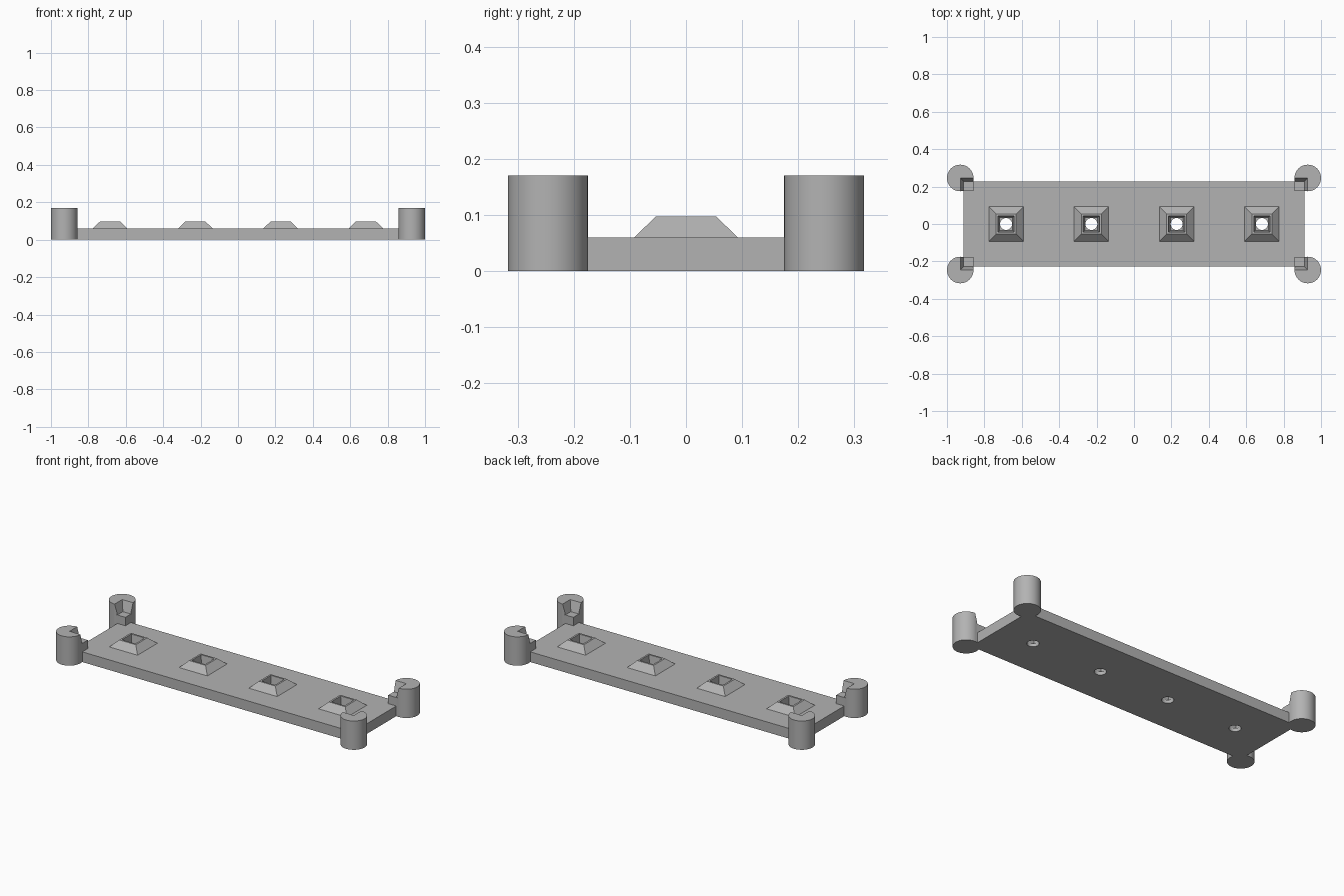
import bpy, bmesh

cube = bpy.data.objects.get("Cube")
if cube:
    bpy.data.objects.remove(cube, do_unlink=True)

grey = bpy.data.materials.new("plain_grey")
grey.use_nodes = True
grey.diffuse_color = (0.45, 0.45, 0.45, 1)
grey.node_tree.nodes["Principled BSDF"].inputs["Base Color"].default_value = grey.diffuse_color

PLATE_X, PLATE_Y, PLATE_H = 0.911, 0.227, 0.06
POST_X, POST_Y, POST_R, POST_H = 0.929, 0.246, 0.071, 0.17
SEAT_H = 0.11


def finish(name, bm):
    bmesh.ops.recalc_face_normals(bm, faces=bm.faces)
    mesh = bpy.data.meshes.new(name)
    bm.to_mesh(mesh)
    bm.free()
    mesh.materials.append(grey)
    obj = bpy.data.objects.new(name, mesh)
    bpy.context.collection.objects.link(obj)
    return obj


def frustum(name, low, high, z0, z1):
    """Block between two rectangles given as (x0, x1, y0, y1)."""
    bm = bmesh.new()
    rings = []
    for (x0, x1, y0, y1), z in ((low, z0), (high, z1)):
        rings.append([bm.verts.new((x, y, z)) for x, y in
                      ((x0, y0), (x1, y0), (x1, y1), (x0, y1))])
    a, b = rings
    bm.faces.new(a)
    bm.faces.new(b)
    for i in range(4):
        j = (i + 1) % 4
        bm.faces.new((a[i], a[j], b[j], b[i]))
    return finish(name, bm)


def cylinder(name, x, y, r, z0, z1, sides=64):
    bm = bmesh.new()
    bmesh.ops.create_cone(bm, cap_ends=True, segments=sides,
                          radius1=r, radius2=r, depth=z1 - z0)
    bmesh.ops.translate(bm, verts=bm.verts, vec=(x, y, (z0 + z1) / 2))
    return finish(name, bm)


def square(x, half):
    return (x - half, x + half, -half, half)


def corner(sx, sy, ox, oy, reach):
    """Rectangle from an outer corner towards the middle of the plate."""
    xs = sorted((sx * ox, sx * (ox - reach)))
    ys = sorted((sy * oy, sy * (oy - reach)))
    return (*xs, *ys)


def combine(target, tool, operation):
    mod = target.modifiers.new(operation.lower(), "BOOLEAN")
    mod.operation, mod.solver, mod.object = operation, "EXACT", tool
    bpy.context.view_layer.objects.active = target
    bpy.ops.object.modifier_apply(modifier=mod.name)
    bpy.data.objects.remove(tool, do_unlink=True)


# Base plate
base = (-PLATE_X, PLATE_X, -PLATE_Y, PLATE_Y)
tray = frustum("stacking_tray", base, base, 0, PLATE_H)

# Raised sockets: sloped boss, tapered square pocket, round through hole
for i in range(4):
    x = (i - 1.5) * 0.456
    combine(tray, frustum("boss", square(x, 0.104), square(x, 0.054), 0.049, 0.097), "UNION")
    combine(tray, frustum("pocket", square(x, 0.034), square(x, 0.044), 0.02, 0.101), "DIFFERENCE")
    combine(tray, cylinder("hole", x, 0, 0.032, -0.05, 0.05, 32), "DIFFERENCE")

# Corner posts with a square seat and a flared notch above it
for sx in (-1, 1):
    for sy in (-1, 1):
        post = cylinder("post", sx * POST_X, sy * POST_Y, POST_R, 0, POST_H)
        seat = corner(sx, sy, POST_X, POST_Y, 0.0705)
        combine(post, frustum("seat", seat, seat, 0, SEAT_H), "UNION")
        low = corner(sx, sy, PLATE_X, PLATE_Y, 0.15)
        high = corner(sx, sy, POST_X, POST_Y, 0.15)
        combine(post, frustum("notch", low, high, SEAT_H, POST_H + 0.002), "DIFFERENCE")
        combine(tray, post, "UNION")

# Smooth round posts, crisp edges elsewhere
bpy.ops.object.select_all(action="DESELECT")
tray.select_set(True)
bpy.context.view_layer.objects.active = tray
bpy.ops.object.shade_smooth_by_angle(angle=0.5)
